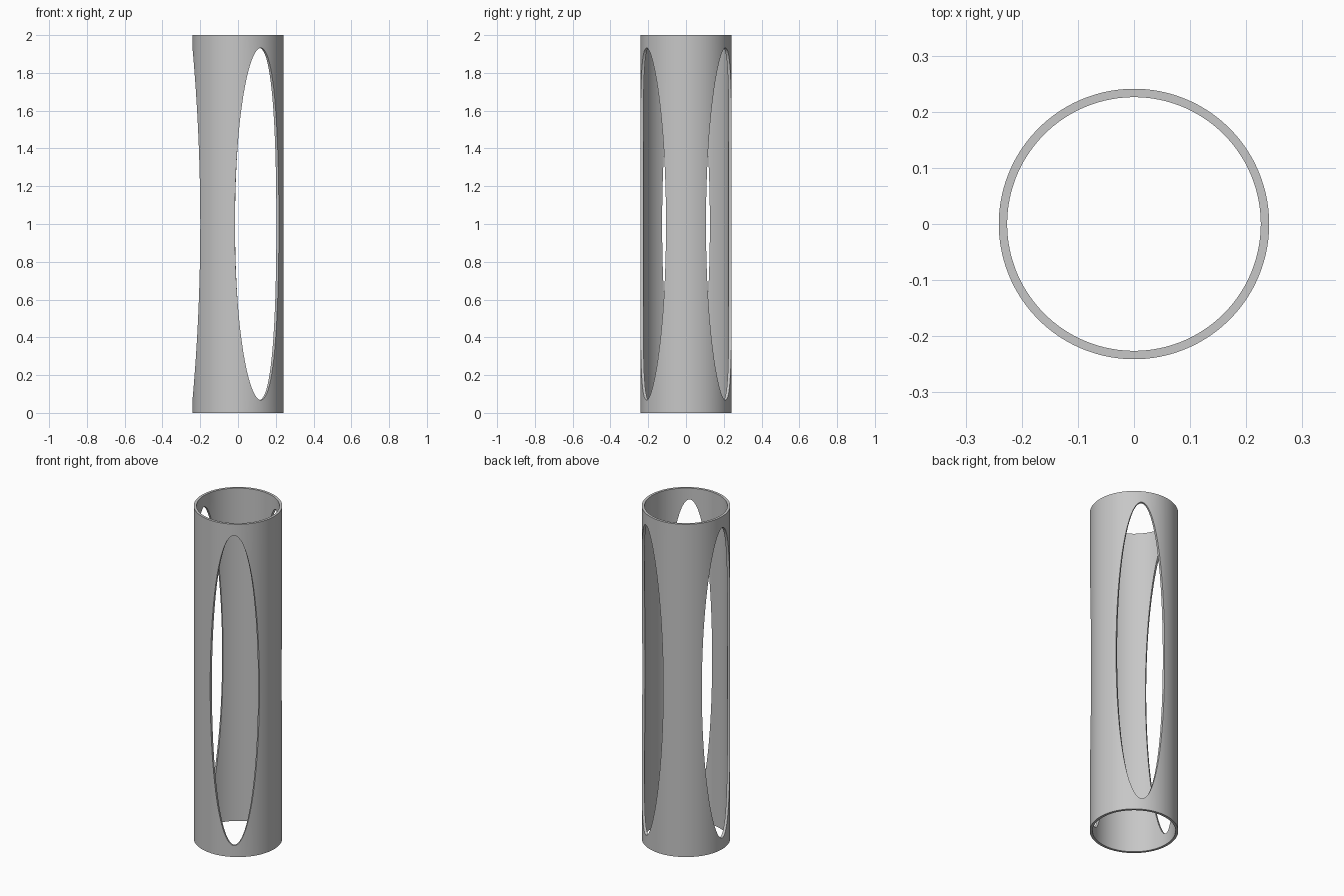
import bpy, bmesh
from math import sin, cos, pi, radians, sqrt

cube = bpy.data.objects.get("Cube")
if cube:
    bpy.data.objects.remove(cube, do_unlink=True)

HEIGHT, OUTER, INNER = 2.0, 0.241, 0.226
HALF_ANGLE = radians(34)      # half width of each window, around the tube
HALF_HEIGHT = 0.932           # half height of each window
WINDOWS = 3
MID = HEIGHT / 2

# Material
grey = bpy.data.materials.new("light grey")
grey.use_nodes = True
colour = (0.57, 0.57, 0.57, 1)
grey.diffuse_color = colour
grey.node_tree.nodes["Principled BSDF"].inputs["Base Color"].default_value = colour

# Columns across one panel: dense near the window ends, even on the strut
sector = 2 * pi / WINDOWS
arc, strut = 64, 16
columns = [-HALF_ANGLE * cos(pi * i / arc) for i in range(arc + 1)]
gap = sector - 2 * HALF_ANGLE
columns += [HALF_ANGLE + gap * i / strut for i in range(1, strut + 1)]


def opening(angle):
    """Half height of the elliptical window at an angle from its centre."""
    return HALF_HEIGHT * sqrt(max(0, 1 - (angle / HALF_ANGLE) ** 2))


# Outer skin: one strip above and one below the window in every column
bm = bmesh.new()
for w in range(WINDOWS):
    centre = pi + w * sector
    for a, b in zip(columns, columns[1:]):
        ha, hb = opening(a), opening(b)
        for low_a, low_b, high_b, high_a in (
                (0, 0, MID - hb, MID - ha),
                (MID + ha, MID + hb, HEIGHT, HEIGHT)):
            corners = ((a, low_a), (b, low_b), (b, high_b), (a, high_a))
            bm.faces.new([bm.verts.new((OUTER * cos(centre + t),
                                        OUTER * sin(centre + t), z))
                          for t, z in corners])
bmesh.ops.remove_doubles(bm, verts=bm.verts, dist=1e-5)

# Wall thickness: extrude the skin and draw the copy in towards the axis
skin = bmesh.ops.extrude_face_region(bm, geom=bm.faces[:], use_keep_orig=True)
for v in skin["geom"]:
    if isinstance(v, bmesh.types.BMVert):
        v.co.x *= INNER / OUTER
        v.co.y *= INNER / OUTER
bmesh.ops.recalc_face_normals(bm, faces=bm.faces)

mesh = bpy.data.meshes.new("windowed_tube")
bm.to_mesh(mesh)
bm.free()
mesh.materials.append(grey)
tube = bpy.data.objects.new("windowed_tube", mesh)
bpy.context.collection.objects.link(tube)

bpy.ops.object.select_all(action='DESELECT')
tube.select_set(True)
bpy.context.view_layer.objects.active = tube
bpy.ops.object.shade_smooth_by_angle(angle=radians(35))
